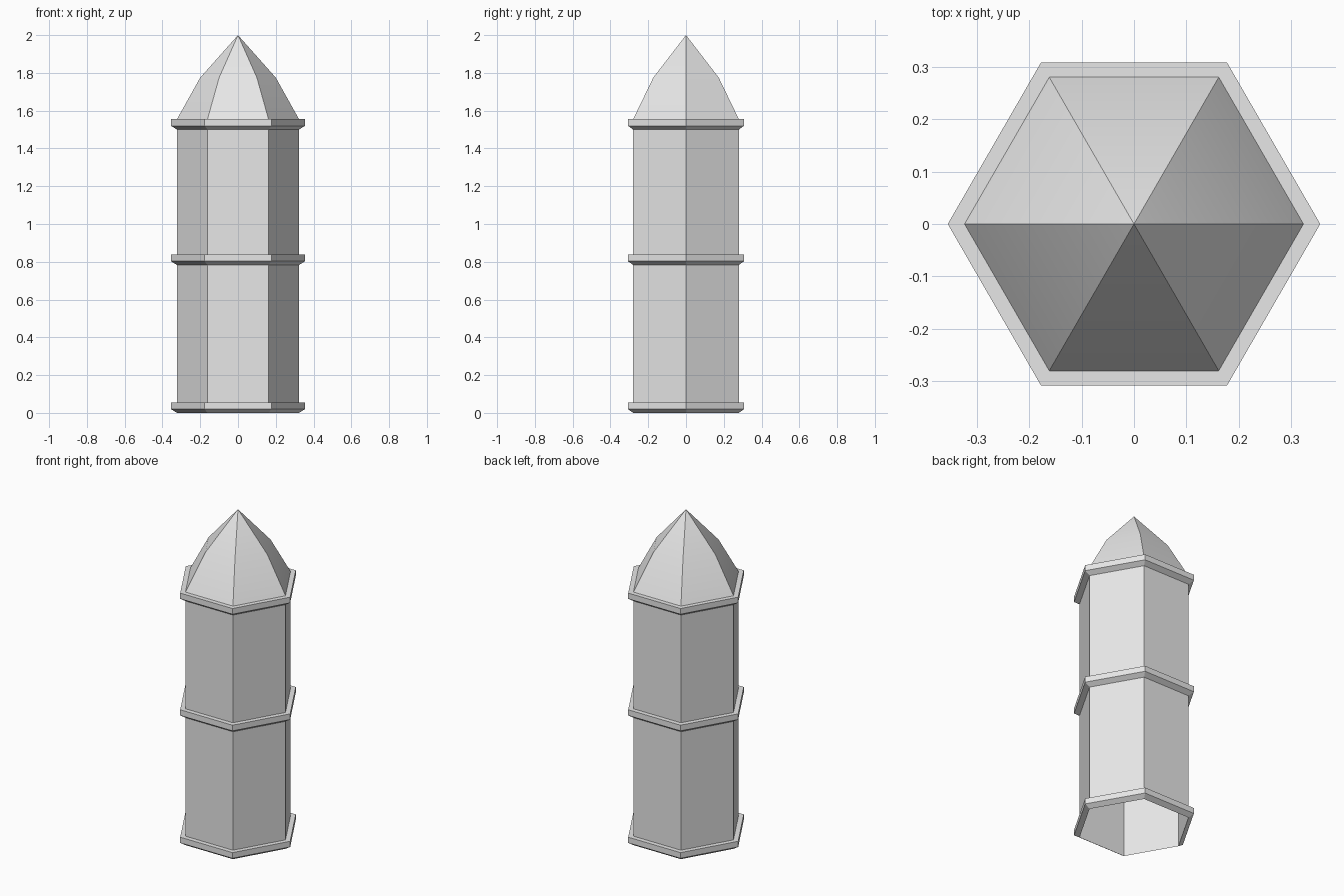
import bpy
import bmesh
import math

SIDES = 6
WALL = 0.323   # corner radius of the shaft
RIM = 0.355    # corner radius of the bands

cube = bpy.data.objects.get("Cube")
if cube:
    bpy.data.objects.remove(cube, do_unlink=True)

stone = bpy.data.materials.new("light_grey_stone")
stone.use_nodes = True
grey = (0.8, 0.8, 0.8, 1.0)
stone.diffuse_color = grey
stone.node_tree.nodes["Principled BSDF"].inputs["Base Color"].default_value = grey


def hex_shell(name, profile):
    """Open six-sided shell through (radius, height) rings; radius 0 makes a tip."""
    bm = bmesh.new()
    rings = []
    for r, z in profile:
        if r == 0:
            rings.append([bm.verts.new((0, 0, z))] * SIDES)
        else:
            rings.append([bm.verts.new((r * math.cos(a), r * math.sin(a), z))
                          for a in (math.tau * i / SIDES for i in range(SIDES))])
    for low, high in zip(rings, rings[1:]):
        for i in range(SIDES):
            j = (i + 1) % SIDES
            corners = [low[i], low[j], high[j], high[i]]
            bm.faces.new(list(dict.fromkeys(corners)))
    mesh = bpy.data.meshes.new(name)
    bm.to_mesh(mesh)
    bm.free()
    mesh.materials.append(stone)
    obj = bpy.data.objects.new(name, mesh)
    bpy.context.collection.objects.link(obj)
    return obj


# Hollow shaft, open at the bottom
hex_shell("shaft", [(WALL, 0), (WALL, 1.53)])

# Bands with a sloped underside and a flat top
for name, z in (("base_band", 0), ("middle_band", 0.783), ("top_band", 1.5)):
    hex_shell(name, [(WALL, z), (RIM, z + 0.02), (RIM, z + 0.055), (WALL, z + 0.055)])

# Pointed roof, softly shaded along each side with sharp corners
roof = hex_shell("roof", [(WALL, 1.555), (0.2, 1.775), (0, 2)])
bpy.ops.object.select_all(action="DESELECT")
roof.select_set(True)
bpy.context.view_layer.objects.active = roof
bpy.ops.object.shade_smooth_by_angle(angle=math.radians(30))
